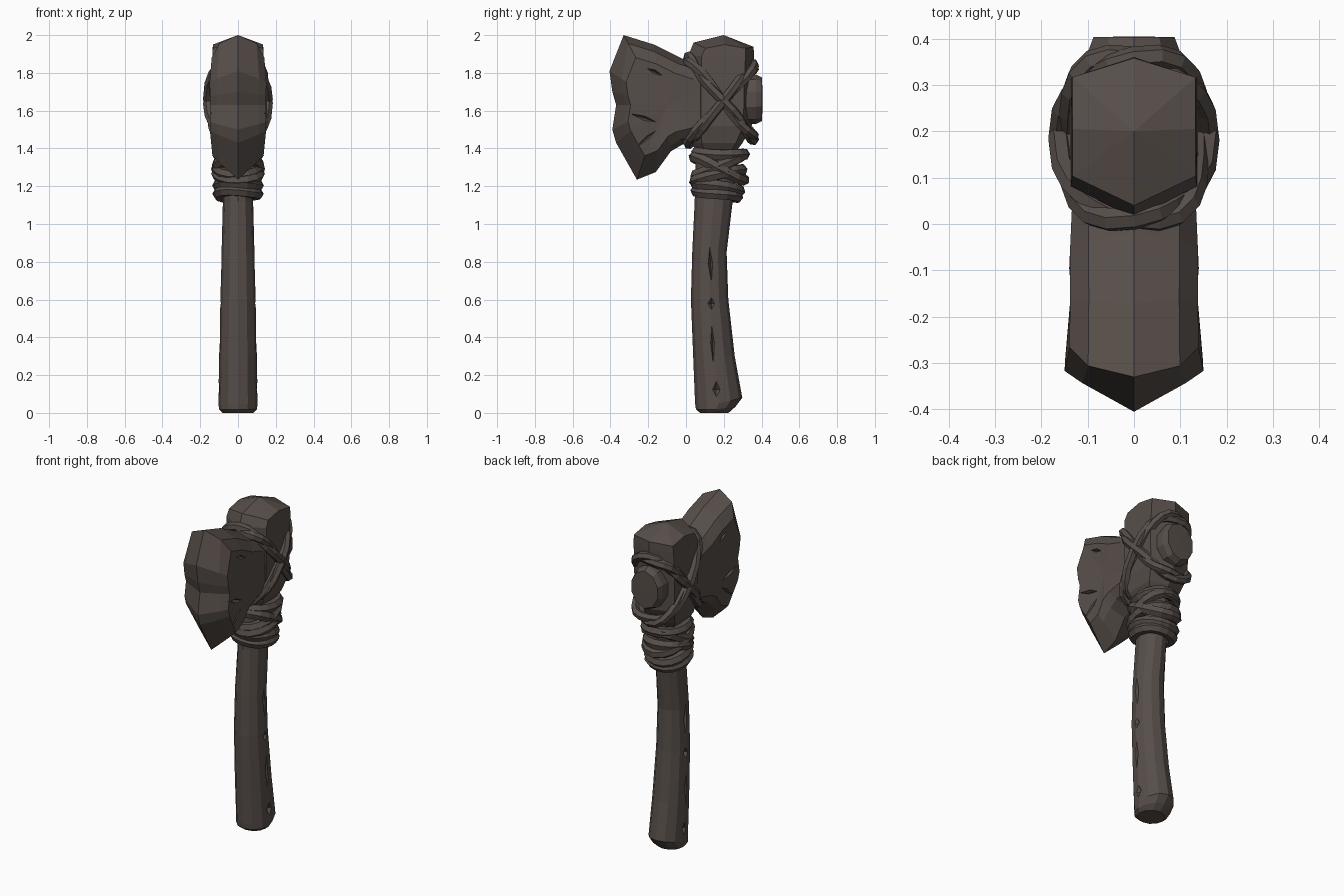
import bpy, bmesh, math
from mathutils import Vector, Matrix

if "Cube" in bpy.data.objects:
    bpy.data.objects.remove(bpy.data.objects["Cube"])

mat = bpy.data.materials.new("dark_brown_grey")
mat.diffuse_color = (0.095, 0.076, 0.067, 1)
mat.use_nodes = True
mat.node_tree.nodes["Principled BSDF"].inputs["Base Color"].default_value = mat.diffuse_color


def make(name, bm):
    bmesh.ops.recalc_face_normals(bm, faces=bm.faces[:])
    me = bpy.data.meshes.new(name)
    bm.to_mesh(me)
    bm.free()
    ob = bpy.data.objects.new(name, me)
    bpy.context.collection.objects.link(ob)
    me.materials.append(mat)
    return ob


def loft(bm, rings, start, end):
    """Join closed rings of points; start / end are the cap centre points."""
    vs = [[bm.verts.new(p) for p in r] for r in rings]
    n = len(vs[0])
    for a, b in zip(vs, vs[1:]):
        for i in range(n):
            j = (i + 1) % n
            bm.faces.new((a[i], a[j], b[j], b[i]))
    for ring, tip in ((vs[0], start), (vs[-1], end)):
        c = bm.verts.new(tip)
        for i in range(n):
            bm.faces.new((ring[i], ring[(i + 1) % n], c))


def cut(ob, slits):
    """Cut diamond slits (x, y, z, depth, half width, half length, angle) on both sides."""
    bm = bmesh.new()
    for x, y, z, d, w, l, ang in slits:
        for s in (-1, 1):
            m = (Matrix.Translation((s * x, y, z)) @ Matrix.Rotation(math.radians(ang), 4, 'X')
                 @ Matrix.Diagonal((d, w, l, 1)))
            o = [bm.verts.new(m @ Vector(p)) for p in
                 ((1, 0, 0), (-1, 0, 0), (0, 1, 0), (0, -1, 0), (0, 0, 1), (0, 0, -1))]
            for a in (0, 1):
                for b in (2, 3):
                    for c in (4, 5):
                        f = (o[a], o[b], o[c])
                        bm.faces.new(f if (a + b + c) % 2 else f[::-1])
    cutter = make("slit_cutter", bm)
    cutter.hide_render = True
    mod = ob.modifiers.new("slits", 'BOOLEAN')
    mod.operation, mod.solver, mod.object = 'DIFFERENCE', 'EXACT', cutter
    bpy.context.view_layer.objects.active = ob
    bpy.ops.object.modifier_apply(modifier=mod.name)
    bpy.data.objects.remove(cutter)


# handle: bent shaft lofted from twelve-sided rings (z, y front, y back, half width, back tilt)
bm = bmesh.new()
rings = []
for z, y0, y1, h, tilt in [(0.0, .075, .225, .08, .0), (.018, .053, .262, .1, .015), (.05, .048, .298, .104, .03),
                           (.3, .038, .258, .1, 0), (.6, .026, .224, .093, 0), (.85, .033, .215, .087, 0),
                           (1.12, .046, .247, .08, 0), (1.3, .05, .27, .085, 0), (1.45, .05, .28, .09, 0)]:
    r = []
    for i in range(12):
        a = math.tau * i / 12
        r.append((h * math.cos(a), (y0 + y1) / 2 + (y1 - y0) / 2 * math.sin(a), z + tilt * max(0, math.sin(a))))
    rings.append(r)
loft(bm, rings, (0, .15, 0), (0, .16, 1.45))
handle = make("handle", bm)
cut(handle, [(.09, .13, .79, .03, .014, .1, 3), (.095, .135, .58, .03, .022, .035, 0),
             (.1, .14, .37, .025, .012, .11, 2), (.105, .16, .125, .03, .026, .045, 0),
             (.088, .06, .86, .03, .01, .09, 0)])

# wooden head: pointed eight-vertex section with a faceted roof
bm = bmesh.new()
rings = []
for z, y0, y1, h, roof in [(1.39, .05, .27, .085, 0), (1.43, .03, .3, .11, 0), (1.52, .01, .348, .132, 0),
                           (1.72, .012, .352, .138, 0), (1.89, .012, .36, .136, 0), (1.93, .04, .358, .133, .02)]:
    d = y1 - y0
    s0, s1, ym = y0 + .2 * d, y1 - .13 * d, y0 + .52 * d
    r = [(0, y0, z + 1.5 * roof), (h, s0, z), (h, ym, z + roof), (h, s1, z),
         (0, y1, z + .4 * roof), (-h, s1, z), (-h, ym, z + roof), (-h, s0, z)]
    rings.append(r)
loft(bm, rings, (0, .16, 1.38), (0, .2, 2.0))
make("wooden_head", bm)

# stone blade: outline at the middle, shrunk loops towards each side; the cutting edge is a plain wedge
outline = [(-.33, 2.0), (-.17, 1.95), (-.02, 1.875), (.12, 1.83), (.25, 1.78), (.25, 1.5), (.1, 1.45),
           (-.02, 1.42), (-.08, 1.385), (-.16, 1.275), (-.26, 1.235), (-.37, 1.43), (-.39, 1.5),
           (-.37, 1.63), (-.39, 1.7), (-.405, 1.81)]


def side_loop(k, width, s):
    pts = []
    for i, (y, z) in enumerate(outline):
        kk = .775 if k == .88 and i >= 9 else k
        y, z = -.13 + kk * (y + .13), 1.63 + kk * (z - 1.63)
        t = .14 - .045 * (y + .1) - .1 * max(0, abs(z - 1.63) - .17)
        pts.append((s * width * t, y, z))
    return pts


bm = bmesh.new()
loft(bm, [side_loop(.68, 1, -1), side_loop(.88, .74, -1), side_loop(1, 0, 1),
          side_loop(.88, .74, 1), side_loop(.68, 1, 1)], (-.132, -.1, 1.63), (.132, -.1, 1.63))
blade = make("stone_blade", bm)
cut(blade, [(.14, -.165, 1.805, .03, .012, .05, 65), (.142, -.22, 1.56, .02, .012, .1, 72),
            (.142, -.2, 1.46, .02, .012, .09, -50)])

# stone butt showing through the back of the head
bm = bmesh.new()
rings = [[(r * math.cos(math.tau * (i + .5) / 10), y, 1.66 + 1.25 * r * math.sin(math.tau * (i + .5) / 10))
          for i in range(10)] for y, r in ((.25, .105), (.37, .105), (.403, .092))]
loft(bm, rings, (0, .25, 1.66), (0, .405, 1.66))
make("stone_butt", bm)


def cord(name, yc, zc, rx, ry, dz, radius, power=1.0, off=0.0, turns=0, phase=0.0, n=24):
    """Tilted closed loop of cord; turns makes it spiral round its own path."""
    cu = bpy.data.curves.new(name, 'CURVE')
    cu.dimensions = '3D'
    cu.bevel_depth, cu.bevel_resolution = radius, 1
    sp = cu.splines.new('POLY')
    sp.points.add(n - 1)
    sp.use_cyclic_u = True
    sp.use_smooth = False
    for i in range(n):
        a = math.tau * i / n
        c, s = math.cos(a), math.sin(a)
        k = 1 + off / rx * math.cos(turns * a + phase)
        x = math.copysign(abs(c) ** power, c) * rx * k
        y = math.copysign(abs(s) ** power, s)
        sp.points[i].co = (x, yc + ry * k * y, zc + dz * y + off * 1.2 * math.sin(turns * a + phase), 1)
    ob = bpy.data.objects.new(name, cu)
    bpy.context.collection.objects.link(ob)
    bpy.ops.object.select_all(action='DESELECT')
    ob.select_set(True)
    bpy.context.view_layer.objects.active = ob
    bpy.ops.object.convert(target='MESH')
    ob = bpy.context.view_layer.objects.active
    ob.data.materials.clear()
    ob.data.materials.append(mat)


# crossed lashing round the head: two twisted strands per loop
for label, zc, dz in (("falling", 1.665, -.21), ("rising", 1.635, .2)):
    for p in (0, 1):
        cord(f"lashing_{label}_{p + 1}", .185, zc, .148, .172, dz, .026, .8, .011, 3, p * math.pi)

# wraps round the neck of the handle
for i, (z, rx, ry, dz) in enumerate([(1.16, .1, .113, -.016), (1.2, .103, .118, -.02), (1.26, .112, .122, .03),
                                     (1.295, .115, .126, -.06), (1.31, .11, .122, .055), (1.37, .104, .126, -.005)]):
    cord(f"neck_wrap_{i + 1}", .163 + .004 * i, z, rx, ry, dz, .032, .95, .004, 2, i, 16)
